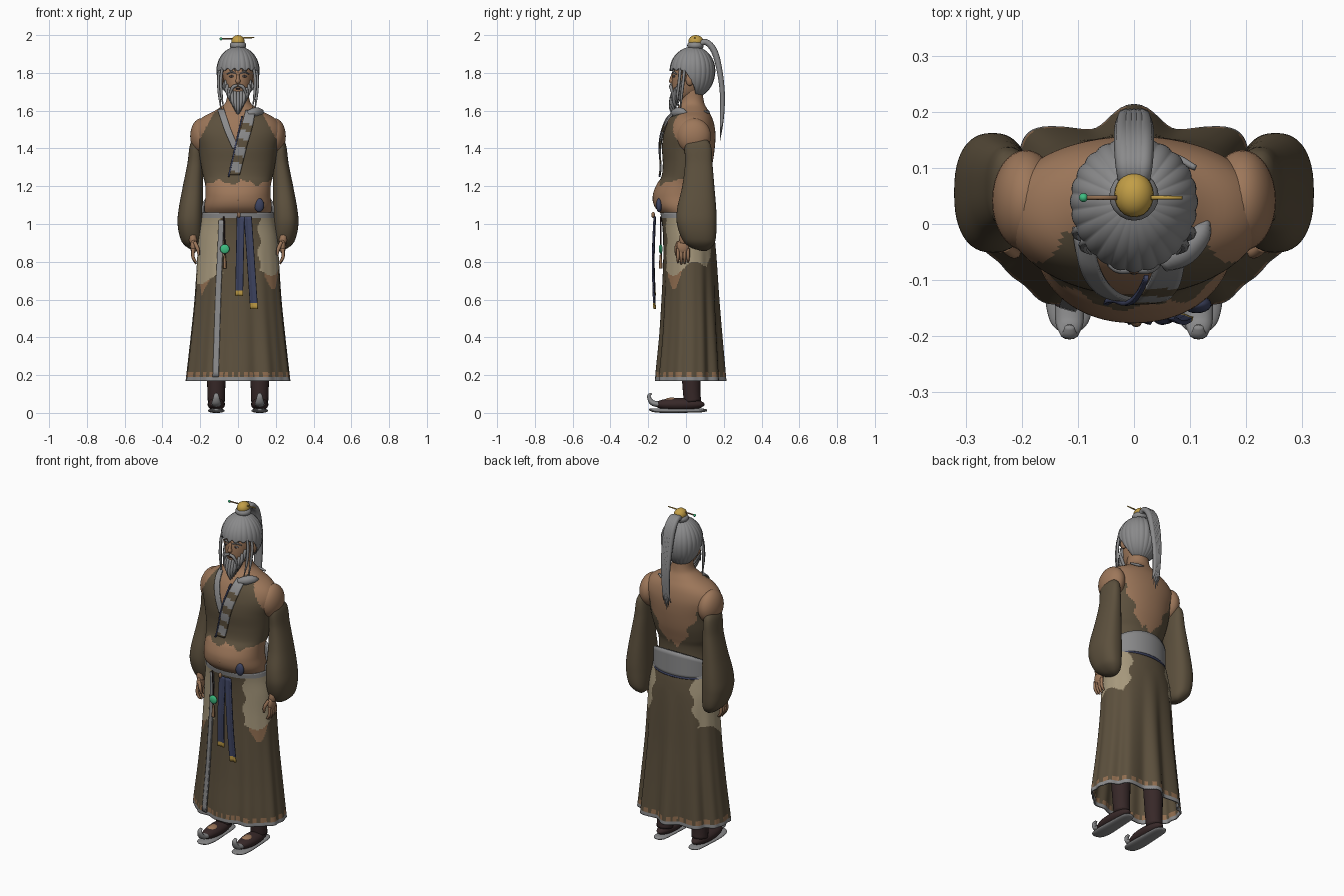
import bpy, bmesh, math
from mathutils import Vector
from math import sin, cos, pi

cube = bpy.data.objects.get("Cube")
if cube:
    bpy.data.objects.remove(cube)


def material(name, *rgb):
    lin = [((c / 255 + 0.055) / 1.055) ** 2.4 for c in rgb] + [1]
    m = bpy.data.materials.new(name)
    m.use_nodes = True
    m.diffuse_color = lin
    m.node_tree.nodes["Principled BSDF"].inputs["Base Color"].default_value = lin
    return m


SKIN = material("skin", 157, 119, 90)
CLOTH = material("olive_cloth", 92, 80, 61)
GREY = material("grey_hair_and_trim", 138, 138, 139)
BEIGE = material("beige_patch", 166, 152, 124)
NAVY = material("navy_sash", 61, 67, 96)
DARK = material("dark_leather", 55, 40, 40)
GOLD = material("gold", 194, 158, 70)
JADE = material("jade", 62, 190, 130)
TAN = material("tan_trim", 145, 110, 80)


def surf(name, f, nu, nv, mats, rule=None, closed=True, thick=0, caps=False):
    """Grid surface from f(u, v), coloured per face by rule(centre)."""
    bm = bmesh.new()
    cols = nu if closed else nu + 1
    g = [[bm.verts.new(f(i / nu, j / nv)) for i in range(cols)] for j in range(nv + 1)]
    for j in range(nv):
        for i in range(nu):
            k = (i + 1) % cols
            bm.faces.new((g[j][i], g[j][k], g[j + 1][k], g[j + 1][i]))
    if caps:
        bm.faces.new(g[0])
        bm.faces.new(g[-1])
    bmesh.ops.recalc_face_normals(bm, faces=bm.faces)
    for face in bm.faces:
        face.smooth = True
        if rule:
            face.material_index = rule(*face.calc_center_median())
    me = bpy.data.meshes.new(name)
    bm.to_mesh(me)
    bm.free()
    for m in mats:
        me.materials.append(m)
    ob = bpy.data.objects.new(name, me)
    bpy.context.collection.objects.link(ob)
    if thick:
        mod = ob.modifiers.new("thickness", "SOLIDIFY")
        mod.thickness, mod.offset = thick, 0


def interp(rows, z):
    """Smooth interpolation of rows keyed by their first value."""
    n = len(rows)
    i = max([0] + [k for k in range(n - 1) if rows[k][0] <= z])
    a, b, p, q = rows[i], rows[i + 1], rows[max(i - 1, 0)], rows[min(i + 2, n - 1)]
    h = b[0] - a[0]
    t = min(max((z - a[0]) / h, 0), 1)
    s, w = t * t * (3 - 2 * t), t * (1 - t)
    return [a[k] + (b[k] - a[k]) * s
            + h * w * ((1 - t) * (b[k] - p[k]) / (b[0] - p[0]) - t * (q[k] - a[k]) / (q[0] - a[0]))
            for k in range(1, len(a))]


def loft(name, rows, mats, rule=None, p=2.0, nu=48, nv=40, side=1, wave=None, **kw):
    """Rows are (z, x min, x max, y min, y max); wave(angle, z) pushes the rings outward."""
    lo, hi = rows[0][0], rows[-1][0]

    def f(u, v):
        z, a = lo + (hi - lo) * v, 2 * pi * u
        x0, x1, y0, y1 = interp(rows, z)
        grow = wave(a, z) if wave else 0
        sx, sy = (math.copysign(abs(t) ** (2 / p), t) for t in (cos(a), sin(a)))
        return (((x0 + x1) / 2 + ((x1 - x0) / 2 + grow) * sx) * side,
                (y0 + y1) / 2 + ((y1 - y0) / 2 + grow) * sy, z)
    surf(name, f, nu, nv, mats, rule, **kw)


def tube(name, pts, mat, wide=1, deep=1, nu=8, nv=14, ref=(1, 0, 0)):
    """Tube along (x, y, z, radius) points."""
    path = [(i,) + tuple(p) for i, p in enumerate(pts)]
    end = len(pts) - 1

    def f(u, v):
        x, y, z, r = interp(path, v * end)
        a = Vector(interp(path, max(v * end - 0.05, 0))[:3])
        d = (Vector(interp(path, min(v * end + 0.05, end))[:3]) - a).normalized()
        sx = (Vector(ref) - d * d.dot(Vector(ref))).normalized()
        sy = d.cross(sx)
        return Vector((x, y, z)) + r * (sx * wide * cos(2 * pi * u) + sy * deep * sin(2 * pi * u))
    surf(name, f, nu, nv, [mat], caps=True)


def ball(name, loc, size, mat, seg=20):
    bpy.ops.mesh.primitive_uv_sphere_add(segments=seg, ring_count=seg // 2, location=loc)
    ob = bpy.context.object
    ob.name, ob.scale = name, size
    bpy.ops.object.shade_smooth()
    ob.data.materials.append(mat)


def strip(name, rows, path, off, mats, rule=None, p=2.1):
    """Flat band of (z, x, half width) laid on the front of a loft."""
    lo, hi = path[0][0], path[-1][0]

    def f(u, v):
        z = lo + (hi - lo) * v
        x, w = interp(path, z)
        x += w * (2 * u - 1)
        x0, x1, y0, y1 = interp(rows, z)
        k = (1 - min(abs(x) / x1, 1) ** p) ** (1 / p)
        return (x, (y0 + y1) / 2 - (y1 - y0) / 2 * k - off, z)
    surf(name, f, 6, 30, mats, rule, closed=False, thick=0.008)


def sym(*rows):
    return [(z, -x, x, y0, y1) for z, x, y0, y1 in rows]


# Torso: bare belly and back with a short torn vest
TORSO = sym((0.95, .15, -.08, .11), (1.03, .17, -.11, .12), (1.09, .178, -.165, .115), (1.15, .172, -.176, .11),
            (1.21, .174, -.155, .112), (1.25, .184, -.13, .122), (1.32, .197, -.123, .14), (1.4, .21, -.127, .152),
            (1.46, .226, -.122, .156), (1.5, .23, -.112, .154), (1.54, .214, -.097, .146), (1.57, .18, -.08, .135),
            (1.6, .122, -.056, .118), (1.64, .068, -.03, .097), (1.72, .056, -.025, .085))


def vest_rule(x, y, z):
    jag = 0.012 * sin(45 * x) + 0.006 * sin(110 * x)
    if y > 0.04:
        return int(z < 1.48 and abs(x) > 0.05 + (z - 1.22) * 0.52 + 0.012 * sin(60 * z)
                   or z < 1.215 + 0.02 * sin(90 * x))
    if z < 1.22 + jag or z > 1.615 or y > -0.015 and z > 1.5:
        return 0
    neck = -0.02 - (z - 1.42) * 0.44 < x < -0.02 + (z - 1.25) * 0.26 and z > 1.42
    return int(abs(x) < 0.12 + (1.6 - z) * 0.55 and not neck)


loft("torso_and_vest", TORSO, [SKIN, CLOTH], vest_rule, p=2.1, nu=120, nv=110)
strip("right_collar", TORSO, [(1.4, -.012, .018), (1.5, -.055, .018), (1.605, -.09, .018)], 0.008, [GREY])
strip("left_collar", TORSO, [(1.26, -.02, .03), (1.42, .02, .03), (1.52, .048, .03), (1.6, .066, .026)], 0.013,
      [GREY, CLOTH], lambda x, y, z: int((z + .3 * x) * 11 % 1 > 0.55 and z < 1.56))
strip("collar_edging", TORSO, [(1.25, -.05, .004), (1.42, -.012, .004), (1.57, .022, .004)], 0.015, [NAVY])
tube("shoulder_collar", [(.05, -.07, 1.582, .016), (.085, -.05, 1.59, .026), (.115, -.02, 1.592, .022),
                         (.13, .005, 1.585, .008)], GREY, ref=(0, 0, 1))
tube("back_collar_end", [(.03, .113, 1.6, .006), (.07, .118, 1.592, .008), (.11, .1, 1.598, .005)], GREY, ref=(0, 0, 1))
ball("navel", (0, -.174, 1.13), (.008, .004, .009), TAN, 10)
ball("waist_pouch", (.112, -.143, 1.1), (.026, .016, .037), NAVY)

# Skirt with deep folds, worn patches and a banded hem
SKIRT = sym((.168, .272, -.156, .188), (.22, .266, -.153, .185), (.4, .246, -.136, .174), (.6, .226, -.124, .163),
            (.8, .213, -.116, .155), (.92, .206, -.116, .148), (1.0, .193, -.122, .14), (1.06, .184, -.132, .13))


def pleat(a, z):
    fall = max(0, 1 - z / 0.95)
    return fall * ((0.016 + 0.007 * sin(a)) * cos(10 * a + pi) * abs(sin(a)) + 0.004 * sin(17 * a))


def skirt_rule(x, y, z):
    if z > 1.032 or z < 0.188:
        return 1
    if z < 0.215:
        return 2 if math.atan2(y, x) * 5 % 1 < 0.6 else 0
    low = (0.72 if x < 0 else 0.76) + 0.04 * sin(25 * y + 2 * x) + 0.3 * max(0, 0.19 - abs(x))
    inner = 0.12 if y > 0.05 else 0.085 if x < 0 else 0.11
    if z > low and abs(x) > inner + 0.2 * max(0, 0.95 - z) * (y > 0.05) + 0.01 * sin(50 * z):
        return 3
    if z > low - 0.07 and abs(x) > 0.14 and abs(y + 0.06) < 0.03 + (z - 0.72) * 0.3:
        return 2
    return 0


loft("skirt", SKIRT, [CLOTH, GREY, TAN, BEIGE], skirt_rule, p=2.1, nu=180, nv=130, wave=pleat, thick=0.008)
strip("skirt_front_band", SKIRT, [(.19, -.118, .015), (.6, -.105, .014), (1.02, -.088, .013)], 0.01, [GREY])


# Broad belt across the back, thinning toward the sides
def belt(u, v):
    a = (2 * u - 1) * 1.55
    k = (a / 1.55) ** 2
    z = 1.105 - 0.045 * k + (v - 0.5) * 0.15 * (1 - 0.6 * k)
    return (0.186 * sin(a), -0.005 + 0.143 * cos(a), z)


surf("back_belt", belt, 48, 6, [GREY], closed=False, thick=0.012)
tube("belt_cord", [(.188 * sin(a), -.005 + .146 * cos(a), 1.035 - .004 * a * a, .007)
                   for a in (-1.2, -.8, -.4, 0, .4, .8, 1.2)], NAVY, ref=(0, 0, 1), nv=30)

# Sash tails, knot and jade pendant
for tag, top, bottom, low in (("inner", .014, .006, .62), ("outer", .052, .085, .55)):
    def tail(u, v, top=top, bottom=bottom, low=low):
        z = 1.04 + (low - 1.04) * v
        return (top + (bottom - top) * v + .02 * (2 * u - 1), -.165 - .008 * sin(3 * v) - .003 * cos(2 * pi * u), z)
    surf(tag + "_sash_tail", tail, 6, 30, [NAVY, GOLD],
         lambda x, y, z, low=low: int(z < low + .03), closed=False, thick=0.008)
ball("sash_knot", (.004, -.174, 1.048), (.01, .01, .016), TAN, 12)
tube("pendant_cord", [(-.075, -.135, 1.04, .004), (-.072, -.133, .95, .004), (-.07, -.132, .78, .004)], DARK)
ball("jade_pendant", (-.07, -.134, .868), (.025, .01, .025), JADE)
tube("pendant_tassel", [(-.07, -.134, .835, .005), (-.07, -.134, .8, .008), (-.07, -.134, .765, .009)], TAN)

# Arms, hands, legs and shoes
SLEEVE = [(.858, .215, .235, .08, .11), (.875, .195, .268, .025, .135), (.91, .188, .3, -.015, .155),
          (1.0, .184, .32, -.048, .162), (1.08, .184, .314, -.047, .16), (1.2, .185, .292, -.02, .15),
          (1.32, .185, .268, -.005, .14), (1.42, .19, .254, -.005, .13), (1.46, .2, .235, .02, .1)]
for side, tag in ((1, "left_"), (-1, "right_")):
    ball(tag + "shoulder", (.193 * side, .042, 1.465), (.06, .09, .095), SKIN, 32)
    loft(tag + "sleeve", SLEEVE, [CLOTH], side=side, p=2.4, nv=50, caps=True)
    tube(tag + "forearm", [(.235 * side, .03, 1.02, .026), (.24 * side, -.01, .94, .022),
                           (.236 * side, -.016, .9, .02)], SKIN)
    ball(tag + "palm", (.236 * side, -.016, .882), (.017, .033, .04), SKIN)
    for i in range(4):
        y = -.043 + .018 * i
        tip = .785 + .008 * abs(i - 1.4)
        tube(f"{tag}finger_{i + 1}", [(.238 * side, y, .87, .009), (.238 * side, y, .825, .009),
                                      (.222 * side, y, tip, .005)], SKIN)
    tube(tag + "thumb", [(.23 * side, -.04, .905, .01), (.214 * side, -.052, .87, .01),
                         (.207 * side, -.05, .835, .006)], SKIN)

    x = .115 * side
    tube(tag + "leg", [(x, .035, .06, .045), (x, .03, .12, .047), (x, .025, .3, .055), (x, .02, .5, .06)], DARK, nu=20)
    ball(tag + "shoe", (x, -.035, .045), (.046, .134, .034), DARK, 24)
    ball(tag + "foot", (x, -.075, .06), (.03, .045, .021), SKIN)
    tube(tag + "sole", [(x, .11, .014, .02), (x, .08, .013, .036), (x, -.02, .012, .042), (x, -.11, .012, .045),
                        (x, -.17, .014, .036), (x, -.195, .018, .015)], GREY, deep=.28, nu=16, nv=24)
    tube(tag + "toe_curl", [(x, -.14, .045, .026), (x, -.175, .052, .025), (x, -.192, .072, .019),
                            (x, -.196, .092, .014), (x, -.182, .103, .008)], GREY, deep=.6, nu=12)

# Head and face
HEAD = sym((1.655, .02, -.05, .0), (1.675, .045, -.066, .05), (1.71, .064, -.073, .09), (1.76, .077, -.074, .115),
           (1.81, .083, -.067, .13), (1.86, .076, -.045, .12), (1.9, .045, -.02, .09))
loft("head", HEAD, [SKIN], caps=True)
ball("nose", (0, -.076, 1.757), (.013, .014, .015), SKIN, 14)
tube("nose_bridge", [(0, -.066, 1.8, .007), (0, -.074, 1.78, .008), (0, -.08, 1.757, .01)], SKIN)
ball("mouth", (0, -.075, 1.716), (.015, .004, .004), DARK, 10)
for side, tag in ((1, "left_"), (-1, "right_")):
    ball(tag + "eye", (.034 * side, -.064, 1.782), (.014, .006, .006), GREY, 12)
    ball(tag + "pupil", (.034 * side, -.069, 1.782), (.006, .003, .006), DARK, 10)
    ball(tag + "ear", (.09 * side, .02, 1.765), (.016, .022, .034), SKIN, 16)
    tube(tag + "eyebrow", [(.012 * side, -.073, 1.797, .003), (.035 * side, -.067, 1.805, .005),
                           (.06 * side, -.05, 1.793, .003)], GREY)
    tube(tag + "moustache", [(.003 * side, -.081, 1.735, .007), (.026 * side, -.08, 1.725, .009),
                             (.042 * side, -.072, 1.69, .006), (.045 * side, -.075, 1.65, .002)], GREY)
    for i in range(2):
        xs, y = (.1 - .012 * i) * side, -.012 - .022 * i
        tube(f"{tag}side_lock_{i + 1}", [(xs * .84, y + .006, 1.86, .007), (xs * 1.02, y, 1.78, .008),
                                         (xs, y - .01, 1.69, .007), (xs * .86, y - .02, 1.58 + .03 * i, .001)], GREY)

# Beard as a fan of strands along the jaw, in two layers
for layer, drop in enumerate((1.565, 1.6)):
    for i in range(-5, 6):
        a = i * 0.24
        xs, y = .07 * sin(a), .0 - .07 * cos(a) + .012 * layer
        top = 1.7 + .06 * (abs(i) / 5) ** 2
        tip = drop + .013 * abs(i)
        tube(f"beard_strand_{layer + 1}_{i + 6}", [(xs, y, top, .008), (xs * .95, y - .008, (top * 2 + tip) / 3, .011),
             (xs * .66, y - .01, (top + tip * 2) / 3, .009), (xs * .36, y * .9, tip, .001)], GREY)


# Combed hair: ridged cap with a ragged hairline, open over the face
def hair(u, v):
    a = 2 * pi * u
    front = max(0, -sin(a))
    low = 2.75 if sin(a) > 0.25 else 1.48 + 1.27 * max(0, (sin(a) + 0.55) / 0.8) ** 1.8
    phi = .05 + (min(low, 2.75) - .06 * cos(18 * a) * front) * v
    r = sin(phi) * (1 + .03 * abs(cos(12 * a)))
    rz = .125 if phi < pi / 2 else .14
    return (.108 * r * cos(a), .04 + (.109 + .011 * front) * r * sin(a), 1.812 + rz * cos(phi))


surf("hair_cap", hair, 192, 28, [GREY], thick=0.006)
for i in (-2, -1, 1, 2):
    y = -.077 + .007 * abs(i)
    tube(f"fringe_{i + 3}", [(.024 * i, y + .008, 1.85, .007), (.024 * i, y - .002, 1.83, .006),
                             (.019 * i + .006, y + .001, 1.808, .001)], GREY, deep=.6)

# Topknot, ornament, hairpin and ponytail
ball("topknot", (0, .05, 1.945), (.044, .044, .028), GREY)
ball("gold_ornament", (0, .052, 1.966), (.035, .04, .034), GOLD, 24)
tube("hairpin_shaft", [(-.085, .047, 1.981, .004), (-.03, .047, 1.982, .004)], TAN, ref=(0, 0, 1), nv=2)
tube("hairpin_point", [(.03, .047, 1.985, .004), (.086, .047, 1.987, .003)], GOLD, ref=(0, 0, 1), nv=2)
ball("hairpin_bead", (-.09, .047, 1.98), (.008, .008, .008), JADE, 12)
for i in range(-2, 3):
    k = i * 0.0095
    tube(f"ponytail_strand_{i + 3}", [(k * .6, .06, 1.945, .014), (k * .9, .105, 1.963, .016), (k, .15, 1.915, .017),
         (k, .178, 1.81, .015), (k * .8, .193, 1.68, .013), (k * .7, .189, 1.55, .01),
         (k * 1.3, .18, 1.44 + .025 * abs(i), .001)], GREY, nv=36)
